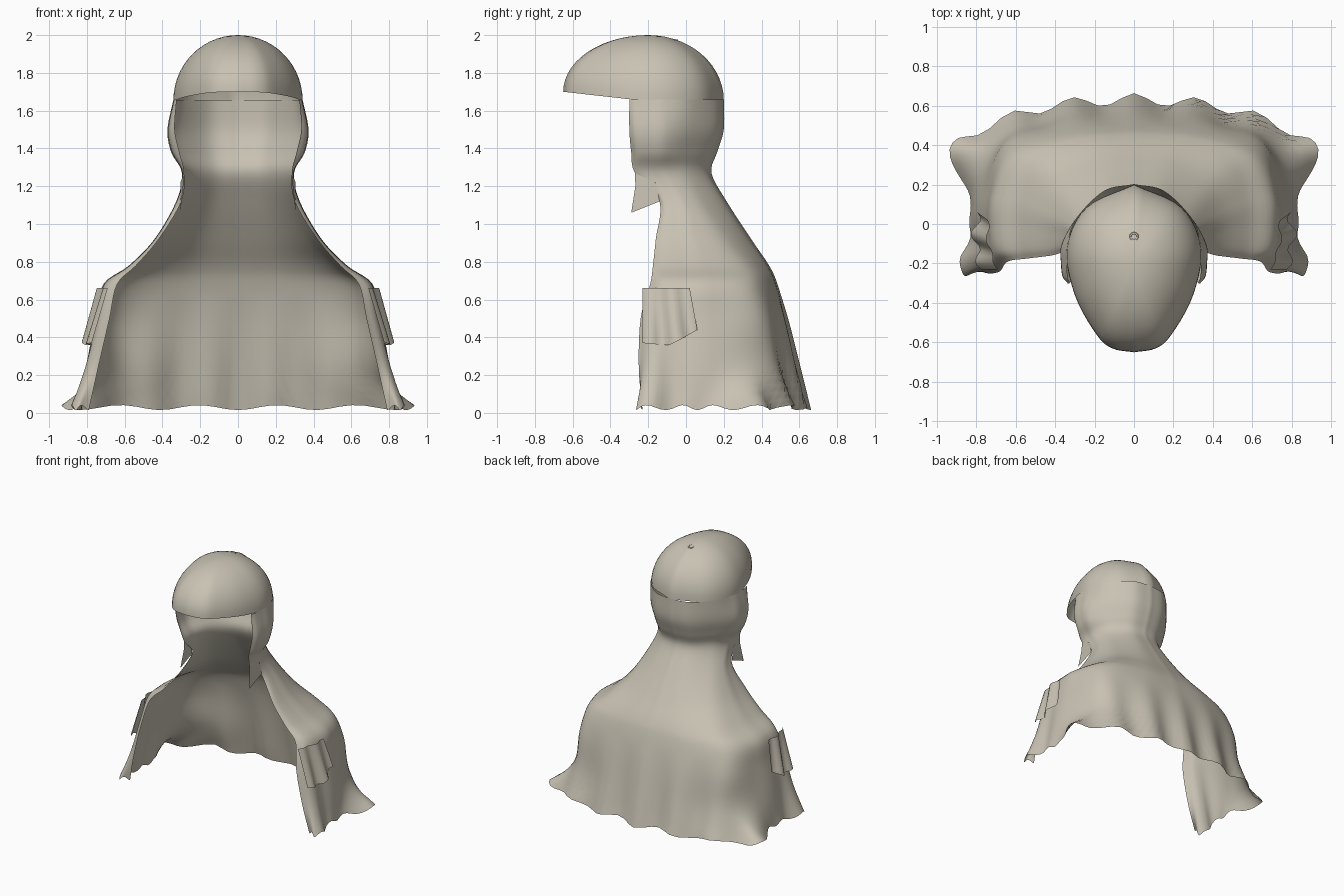
import bpy, math
from mathutils import Vector

if "Cube" in bpy.data.objects:
    bpy.data.objects.remove(bpy.data.objects["Cube"])

cloth = bpy.data.materials.new("stone_beige_cloth")
cloth.diffuse_color = (0.58, 0.54, 0.45, 1)
cloth.use_nodes = True
cloth.node_tree.nodes["Principled BSDF"].inputs["Base Color"].default_value = cloth.diffuse_color


def make(name, verts, faces, angle=50):
    me = bpy.data.meshes.new(name)
    me.from_pydata([tuple(v) for v in verts], [], faces)
    me.materials.append(cloth)
    ob = bpy.data.objects.new(name, me)
    bpy.context.collection.objects.link(ob)
    bpy.ops.object.select_all(action='DESELECT')
    ob.select_set(True)
    bpy.context.view_layer.objects.active = ob
    bpy.ops.object.shade_smooth_by_angle(angle=math.radians(angle))
    return ob


def grid_faces(rows, cols):
    return [(r * cols + c, (r + 1) * cols + c, (r + 1) * cols + c + 1, r * cols + c + 1)
            for r in range(rows - 1) for c in range(cols - 1)]


def spline(pts, steps):
    """Smooth curve through the points, with a number of steps per span."""
    p = [Vector(q) for q in pts]
    p = [2 * p[0] - p[1]] + p + [2 * p[-1] - p[-2]]
    out = []
    for i in range(1, len(p) - 2):
        a, b, c, d = p[i - 1:i + 3]
        for s in range(steps):
            t = s / steps
            out.append(0.5 * (2 * b + (c - a) * t + (2 * a - 5 * b + 4 * c - d) * t * t
                              + (3 * b - a - 3 * c + d) * t ** 3))
    return out + [p[-2]]


# Cap: egg-shaped shell that runs forward into the bill
rim = [(0, .20), (.24, .085), (.34, -.12), (.30, -.36), (.19, -.56), (.11, -.63), (0, -.65)]
half = spline([(x, y, 0) for x, y in rim], 5)
loop = half + [Vector((-v.x, v.y, 0)) for v in half[-2:0:-1]]
N, R = len(loop), 14
centre = Vector((0, -.2, 0))
verts = [(0, -.2, 2.0)]
for r in range(1, R + 1):
    a = math.pi / 2 * r / R
    for v in loop:
        edge = 1.655 + .045 * min(1, max(0, (-.25 - v.y) / .4))
        p = centre + (v - centre) * math.sin(a)
        verts.append((p.x, p.y, edge + (2 - edge) * math.cos(a)))
faces = [(0, 1 + i, 1 + (i + 1) % N) for i in range(N)]
for r in range(R - 1):
    for i in range(N):
        j = (i + 1) % N
        faces.append((1 + r * N + i, 1 + (r + 1) * N + i, 1 + (r + 1) * N + j, 1 + r * N + j))
make("cap_and_bill", verts, faces)

# Cap button
bpy.ops.mesh.primitive_torus_add(major_radius=.018, minor_radius=.007, major_segments=16,
                                 minor_segments=6, location=(0, -.065, 1.974),
                                 rotation=(-.2, 0, 0))
button = bpy.context.object
button.name = "cap_button"
button.data.materials.append(cloth)
bpy.ops.object.shade_smooth_by_angle(angle=1)

# Hood and cape sections: height, back y, rear corner x and y, side x, front edge x and y
sections = [
    (1.66, .20, .29, .03, .34, .325, -.30),
    (1.50, .20, .29, .03, .37, .335, -.30),
    (1.38, .165, .27, .01, .35, .31, -.29),
    (1.27, .135, .24, .01, .295, .285, -.27),
    (1.12, .215, .27, .09, .325, .30, -.14),
    (.92, .345, .37, .21, .44, .42, -.16),
    (.78, .44, .49, .32, .575, .54, -.175),
    (.68, .485, .60, .36, .71, .64, -.19),
    (.50, .535, .65, .40, .75, .68, -.24),
    (.24, .59, .69, .415, .80, .74, -.25),
    (.015, .635, .92, .39, .84, .79, -.23),
]


def half_section(z, back, cx, cy, sx, fx, fy):
    """Plan points from the middle of the back, round the corner, to the front edge."""
    flare = max(0, .3 - z) * .15
    return [(0, back, z), (cx * .52, back - (back - cy) * .2, z), (cx, cy, z),
            (sx * .99, cy + .4 * (fy - cy), z), (sx, cy + .7 * (fy - cy), z),
            (sx * .75 + fx * .25 + flare, cy + .9 * (fy - cy) - flare * 2, z), (fx, fy, z)]


table = [half_section(*s) for s in sections]
columns = [spline(col, 5) for col in zip(*table)]
verts, rows = [], len(columns[0])
for r in range(rows):
    right = spline([tuple(col[r]) for col in columns], 8)
    for i, p in enumerate(right):
        u = i / (len(right) - 1)
        drop = max(0, 1 - p.z / .62)
        fold = math.cos(p.x * 2 * math.pi / .31)
        back = max(0, 1 - u * 2.2)
        p.y += .028 * drop * fold * min(1, back * 3)          # folds down the back
        side = min(1, max(0, u - .5) * 6) * max(0, 1 - abs(u - .75) * 4)
        p.x += .02 * drop * side * math.sin(p.y * 26)         # folds down the sides
        p.z += .03 * max(0, 1 - p.z / .12) * (.5 - .5 * math.cos(u * 44))
    line = [Vector((-p.x, p.y, p.z)) for p in right[:0:-1]] + right
    verts += line
make("hood_and_cape", verts, grid_faces(rows, len(line)))

for side, word in ((-1, "left"), (1, "right")):
    # Pointed throat tab hanging at the front edge of the hood
    tab = [(.285, -.27, 1.27), (.29, -.268, 1.20), (.305, -.29, 1.06),
           (.305, -.14, 1.12), (.305, -.16, 1.22)]
    make(word + "_throat_tab", [(side * x, y, z) for x, y, z in tab], [(0, 1, 2, 3, 4)])

    # Short folded arm flap hanging from the shoulder edge
    n, m = 13, 6
    verts = []
    for r in range(m):
        t = r / (m - 1)
        for i in range(n):
            s = i / (n - 1)
            y = -.23 + (.25 + .04 * t) * s
            low = .37 - .01 * math.sin(s * math.pi) + .07 * max(0, s - .5) * 2
            z = .66 + (low - .66) * t
            x = .69 + .05 * min(1, s * 2) + .085 * t - .03 * t * s
            x += .022 * math.sin(s * 4 * math.pi) * (.4 + .6 * t)
            verts.append((side * x, y, z))
    make(word + "_arm_flap", verts, grid_faces(m, n))
